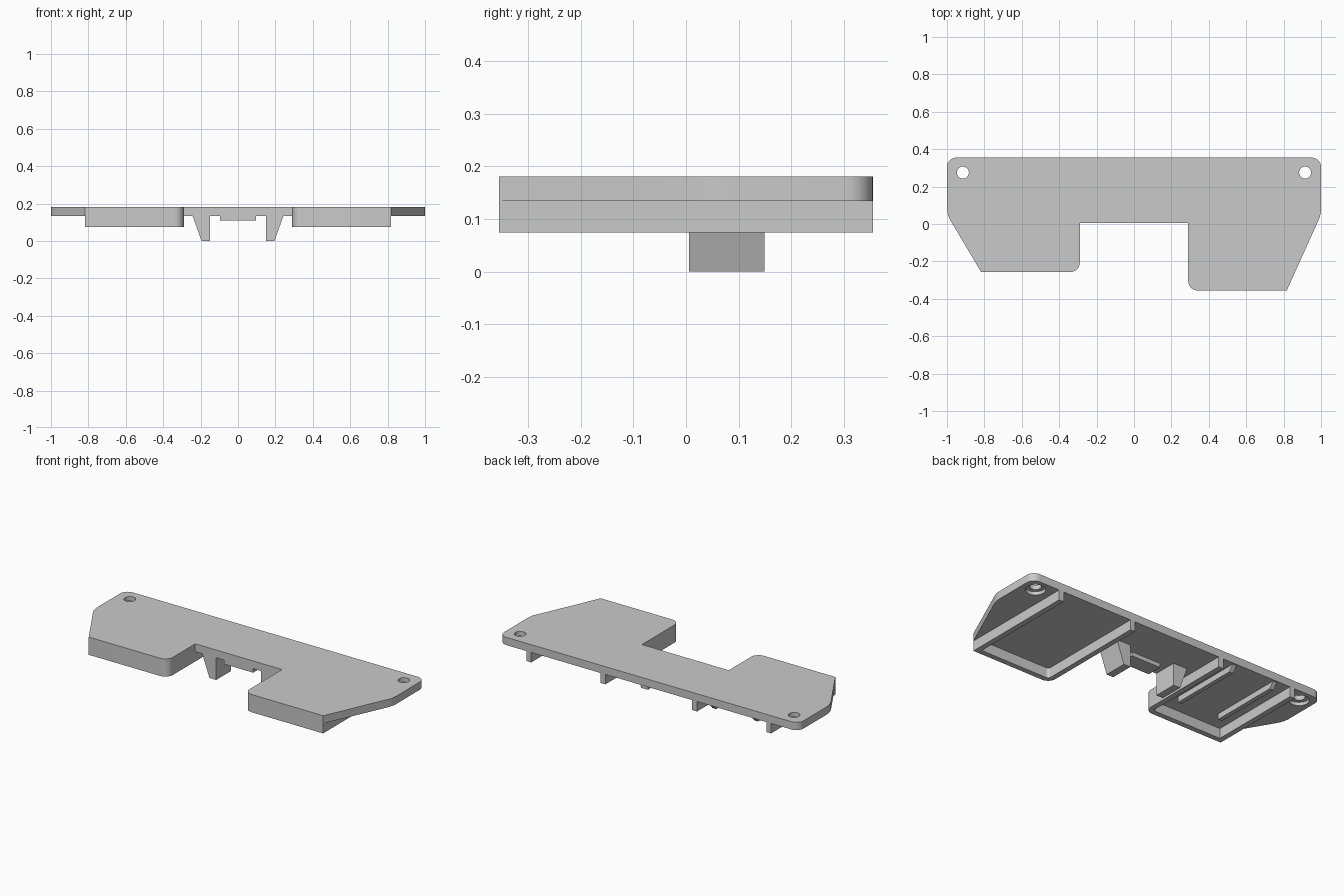
import bpy
import bmesh
from math import pi, tan
from mathutils import Vector

cube = bpy.data.objects.get("Cube")
if cube:
    bpy.data.objects.remove(cube, do_unlink=True)

grey = bpy.data.materials.new("plain grey")
grey.use_nodes = True
colour = (0.59, 0.59, 0.59, 1)
grey.diffuse_color = colour
grey.node_tree.nodes["Principled BSDF"].inputs["Base Color"].default_value = colour

TOP, UNDER, WALL_LOW = 0.181, 0.134, 0.074
BACK, NOTCH = 0.355, 0.006
RIGHT_FRONT, LEFT_FRONT, SIDE = -0.257, -0.355, 0.817


def rounded(corners, steps=8):
    """Turn (x, y, radius) corners into a filleted closed outline."""
    out = []
    for i, (x, y, r) in enumerate(corners):
        p = Vector((x, y))
        if r == 0:
            out.append(p)
            continue
        a = (Vector(corners[i - 1][:2]) - p).normalized()
        b = (Vector(corners[(i + 1) % len(corners)][:2]) - p).normalized()
        reach = r / tan(a.angle(b) / 2)
        centre = p + (a + b).normalized() * (reach ** 2 + r ** 2) ** 0.5
        start = (p + a * reach - centre).normalized()
        end = (p + b * reach - centre).normalized()
        for k in range(steps + 1):
            out.append(centre + start.slerp(end, k / steps).normalized() * r)
    return out


def prism(name, points, low, high, axis="z"):
    """Extrude an outline along the given axis; points use the other two axes."""
    n = "xyz".index(axis)

    def place(p):
        co = list(p)
        co.insert(n, low)
        return co

    bm = bmesh.new()
    face = bm.faces.new([bm.verts.new(place(p)) for p in points])
    ext = bmesh.ops.extrude_face_region(bm, geom=[face])
    move = Vector()
    move[n] = high - low
    bmesh.ops.translate(bm, vec=move, verts=[g for g in ext["geom"] if isinstance(g, bmesh.types.BMVert)])
    bmesh.ops.recalc_face_normals(bm, faces=bm.faces)
    mesh = bpy.data.meshes.new(name)
    bm.to_mesh(mesh)
    bm.free()
    obj = bpy.data.objects.new(name, mesh)
    bpy.context.collection.objects.link(obj)
    mesh.materials.append(grey)
    return obj


def activate(obj):
    bpy.ops.object.select_all(action="DESELECT")
    obj.select_set(True)
    bpy.context.view_layer.objects.active = obj


def bore(obj, x, y, radius, low, high):
    """Cut a round hole and discard the cutter."""
    bpy.ops.mesh.primitive_cylinder_add(vertices=32, radius=radius, depth=high - low,
                                        location=(x, y, (low + high) / 2))
    cutter = bpy.context.object
    cutter.hide_render = True
    mod = obj.modifiers.new("hole", "BOOLEAN")
    mod.operation, mod.solver, mod.object = "DIFFERENCE", "EXACT", cutter
    activate(obj)
    bpy.ops.object.modifier_apply(modifier=mod.name)
    bpy.data.objects.remove(cutter, do_unlink=True)


# Top plate with a front notch and two unequal lobes
plate = prism("top_plate", rounded([
    (1, BACK, 0.05), (-1, BACK, 0.05), (-1, 0.05, 0.15), (-SIDE, RIGHT_FRONT, 0),
    (-0.29, RIGHT_FRONT, 0.05), (-0.29, NOTCH, 0), (0.29, NOTCH, 0),
    (0.29, LEFT_FRONT, 0.05), (SIDE, LEFT_FRONT, 0), (1, 0.05, 0.15)]), UNDER, TOP)

# Screw holes with a wider recess underneath
for x in (-0.915, 0.915):
    bore(plate, x, 0.275, 0.032, 0, 0.3)
    bore(plate, x, 0.275, 0.055, 0.1, UNDER + 0.02)
smooth_parts = [plate]

# U-shaped wall under each lobe, open at the back
T = 0.032
for side, front, name in ((1, LEFT_FRONT, "left_lobe_wall"), (-1, RIGHT_FRONT, "right_lobe_wall")):
    wall = prism(name, rounded([
        (side * SIDE, BACK, 0), (side * SIDE, front, 0),
        (side * 0.29, front, 0.05), (side * 0.29, BACK, 0),
        (side * (0.29 + T), BACK, 0), (side * (0.29 + T), front + T, 0.018),
        (side * (SIDE - T), front + T, 0), (side * (SIDE - T), BACK, 0)]), WALL_LOW, UNDER)
    smooth_parts.append(wall)

# Shallow ribs inside the right lobe, sloped at the back end
for i, x in enumerate((-0.41, -0.69)):
    prism(f"rib_{i + 1}", [(-0.11, UNDER), (-0.11, 0.1), (0.315, 0.1), (0.345, UNDER)],
          x - 0.013, x + 0.013, axis="x")

# Tapered legs either side of the notch, and the low rail between them
for side, name in ((1, "left_leg"), (-1, "right_leg")):
    prism(name, [(side * 0.15, UNDER), (side * 0.15, 0), (side * 0.195, 0), (side * 0.243, UNDER)],
          NOTCH, 0.149, axis="y")
prism("centre_rail", [(-0.097, 0.11), (0.097, 0.11), (0.097, UNDER), (-0.097, UNDER)],
      NOTCH, 0.1, axis="y")

for obj in smooth_parts:
    activate(obj)
    bpy.ops.object.shade_smooth_by_angle(angle=pi / 6)
